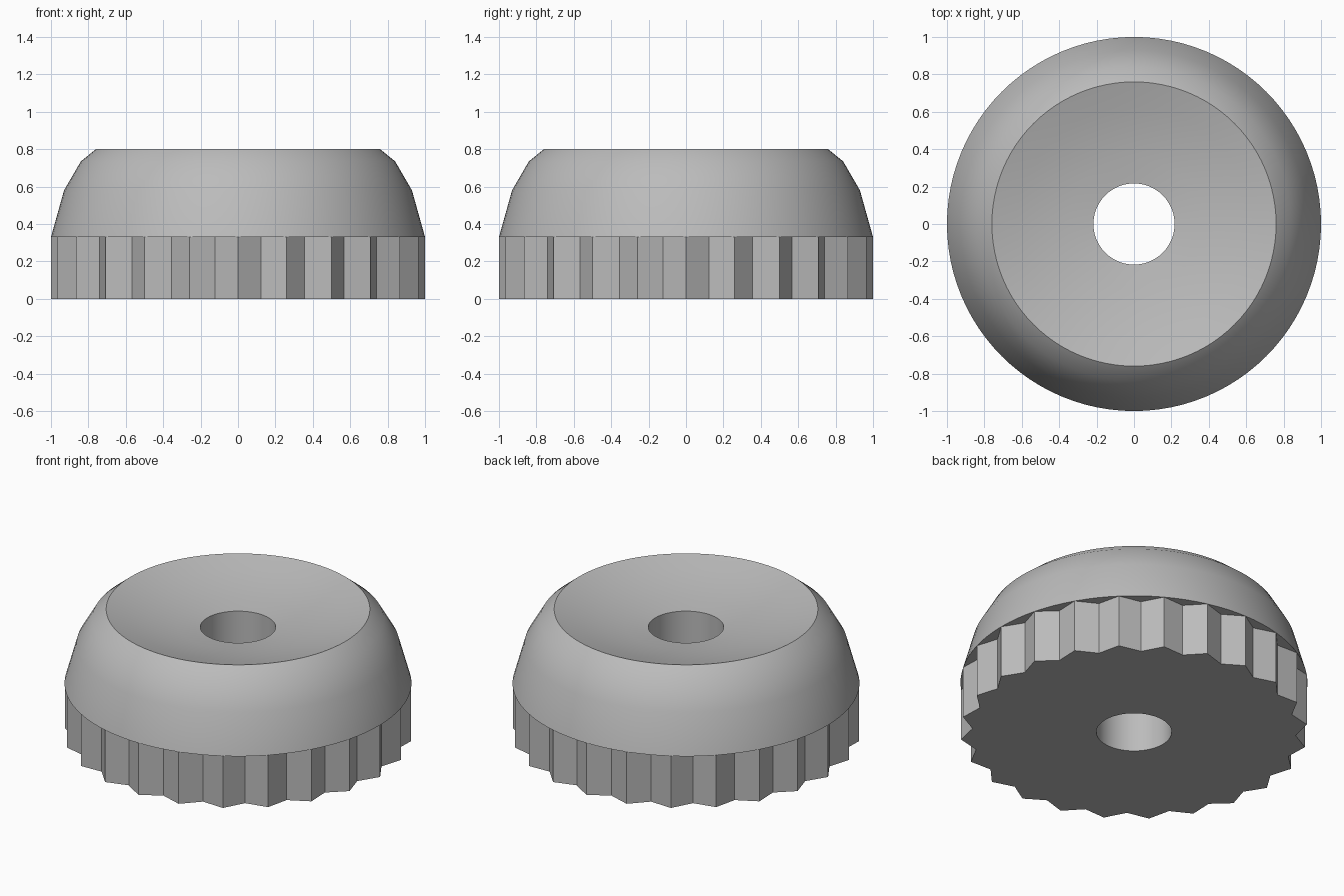
import bpy
import bmesh
from math import cos, sin, pi, radians
from mathutils import Vector

SEGMENTS = 96
TEETH = 24
BORE = 0.217
SEAM = 0.33
RIM, TOP = 0.76, 0.8

cube = bpy.data.objects.get("Cube")
if cube:
    bpy.data.objects.remove(cube)

grey = bpy.data.materials.new("grey_metal")
grey.use_nodes = True
colour = (0.5, 0.5, 0.5, 1)
grey.diffuse_color = colour
grey.node_tree.nodes["Principled BSDF"].inputs["Base Color"].default_value = colour


def polar(radius, step, z=0):
    a = 2 * pi * step / SEGMENTS
    return Vector((radius * cos(a), radius * sin(a), z))


def circle(radius, z):
    return [polar(radius, i, z) for i in range(SEGMENTS)]


def serrated(peak, valley, z):
    """Ring of pointed teeth with straight flanks."""
    half = SEGMENTS // (TEETH * 2)
    ring = []
    for flank in range(TEETH * 2):
        radii = (peak, valley) if flank % 2 == 0 else (valley, peak)
        start = polar(radii[0], flank * half, z)
        end = polar(radii[1], (flank + 1) * half, z)
        ring += [start.lerp(end, k / half) for k in range(half)]
    return ring


def skin(name, rings):
    """Join consecutive rings with quads and shade the result."""
    bm = bmesh.new()
    loops = [[bm.verts.new(p) for p in ring] for ring in rings]
    for low, high in zip(loops, loops[1:]):
        for i in range(SEGMENTS):
            j = (i + 1) % SEGMENTS
            bm.faces.new((low[i], low[j], high[j], high[i]))
    mesh = bpy.data.meshes.new(name)
    bm.to_mesh(mesh)
    bm.free()
    mesh.materials.append(grey)
    obj = bpy.data.objects.new(name, mesh)
    bpy.context.collection.objects.link(obj)
    bpy.ops.object.select_all(action='DESELECT')
    obj.select_set(True)
    bpy.context.view_layer.objects.active = obj
    bpy.ops.object.shade_smooth_by_angle(angle=radians(35))
    return obj


# Domed cap: underside lip, rounded flank, dished top, bore
flank = [(0.9, SEAM), (1.0, SEAM), (0.93, 0.58), (0.84, 0.735), (RIM, TOP)]
dish = []
for k in range(1, 5):
    r = RIM + (BORE - RIM) * k / 4
    dish.append((r, TOP - (RIM ** 2 - r ** 2) / 4.66))
profile = flank + dish + [(BORE, SEAM)]
skin("domed_cap", [circle(r, z) for r, z in profile])

# Serrated grip: bore, flat base, toothed wall
skin("serrated_grip", [
    circle(BORE, SEAM),
    circle(BORE, 0),
    serrated(1.0, 0.932, 0),
    serrated(1.0, 0.932, SEAM),
])
